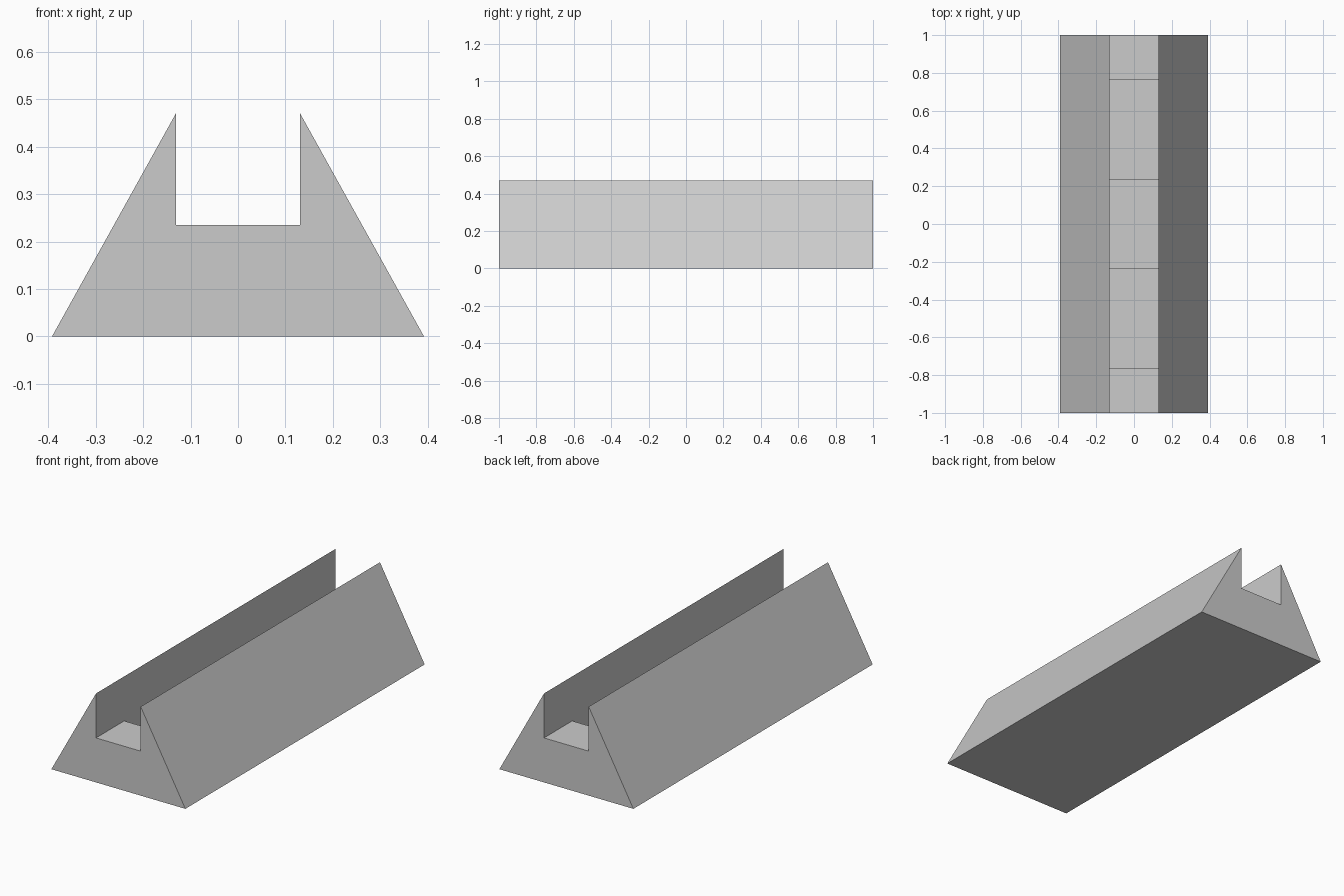
import bpy
import bmesh

if "Cube" in bpy.data.objects:
    bpy.data.objects.remove(bpy.data.objects["Cube"], do_unlink=True)

UNIT = 2 / 17
HALF_BASE, HALF_SLOT = 10 / 3 * UNIT, 10 / 9 * UNIT
TOP, FLOOR, PIT_DEPTH = 4 * UNIT, 2 * UNIT, UNIT
PIT_NEAR, PIT_FAR = 2 * UNIT, 6.5 * UNIT

# Plain grey material
grey = bpy.data.materials.new("light grey")
grey.use_nodes = True
colour = (0.6, 0.6, 0.6, 1)
grey.diffuse_color = colour
grey.node_tree.nodes["Principled BSDF"].inputs["Base Color"].default_value = colour

# Sloped body with an open slot, extruded front to back
half = [(HALF_BASE, 0), (HALF_SLOT, TOP), (HALF_SLOT, FLOOR)]
profile = half + [(-x, z) for x, z in reversed(half)]
bm = bmesh.new()
end = bm.faces.new([bm.verts.new((x, -1, z)) for x, z in profile])
extruded = bmesh.ops.extrude_face_region(bm, geom=[end], use_keep_orig=True)["geom"]
bmesh.ops.translate(bm, vec=(0, 2, 0),
                    verts=[v for v in extruded if isinstance(v, bmesh.types.BMVert)])

# Cross cuts that bound the two pits
for y in (-PIT_FAR, -PIT_NEAR, PIT_NEAR, PIT_FAR):
    bmesh.ops.bisect_plane(bm, geom=bm.verts[:] + bm.edges[:] + bm.faces[:],
                           plane_co=(0, y, 0), plane_no=(0, 1, 0))
bmesh.ops.recalc_face_normals(bm, faces=bm.faces)


def is_pit(face):
    c = face.calc_center_median()
    return (face.normal.z > 0.9 and abs(c.z - FLOOR) < 0.001
            and PIT_NEAR < abs(c.y) < PIT_FAR)


# Pits sunk into the slot floor
pits = [f for f in bm.faces if is_pit(f)]
sunk = bmesh.ops.extrude_face_region(bm, geom=pits)["geom"]
bmesh.ops.translate(bm, vec=(0, 0, -PIT_DEPTH),
                    verts=[v for v in sunk if isinstance(v, bmesh.types.BMVert)])
bmesh.ops.delete(bm, geom=[f for f in pits if f.is_valid], context="FACES_ONLY")
bmesh.ops.recalc_face_normals(bm, faces=bm.faces)

mesh = bpy.data.meshes.new("slotted_body")
bm.to_mesh(mesh)
bm.free()
mesh.materials.append(grey)
bpy.context.collection.objects.link(bpy.data.objects.new("slotted_body", mesh))
